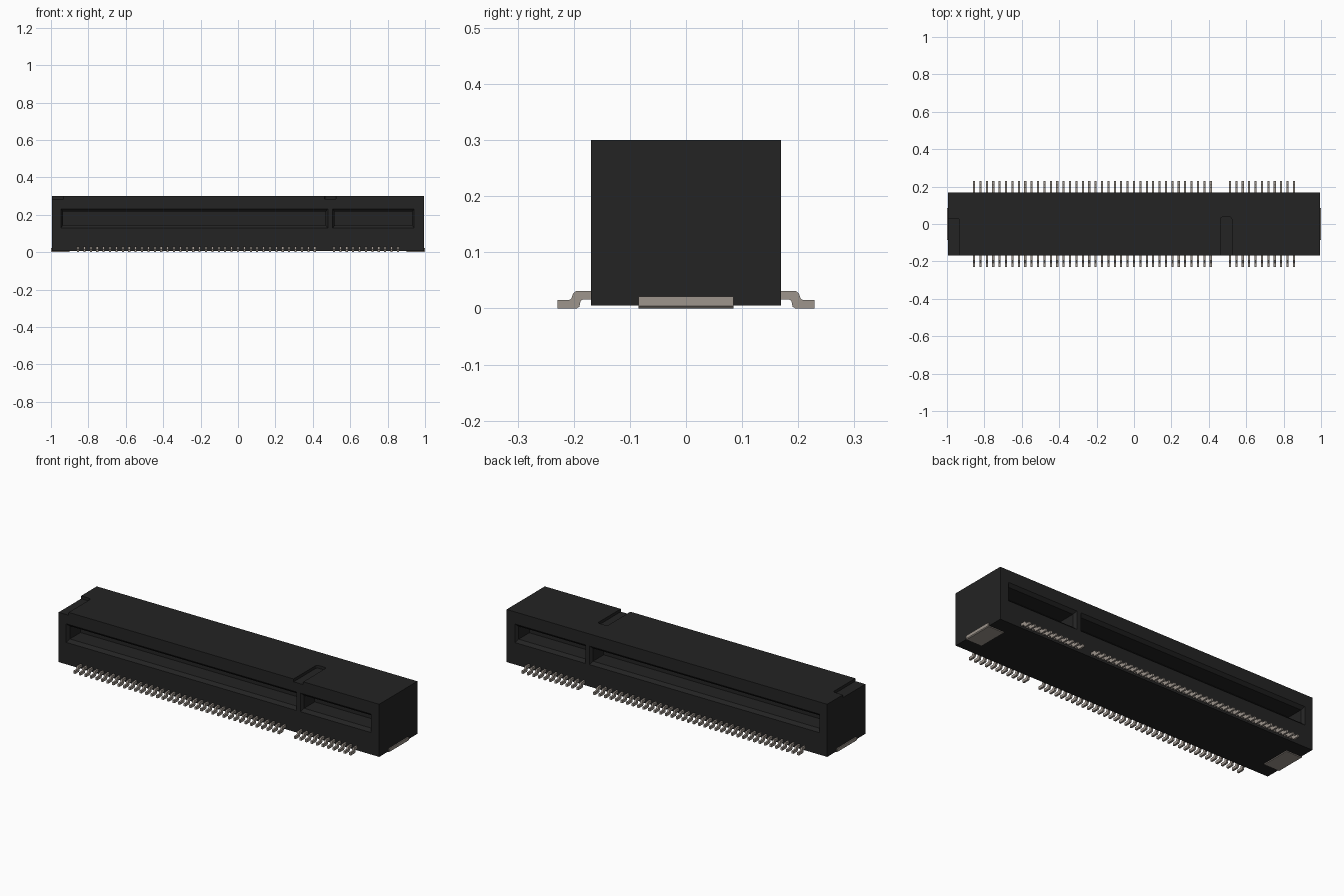
import bpy, bmesh, math

if "Cube" in bpy.data.objects:
    bpy.data.objects.remove(bpy.data.objects["Cube"], do_unlink=True)


def material(name, rgb, rough):
    m = bpy.data.materials.new(name)
    m.use_nodes = True
    m.diffuse_color = (*rgb, 1)
    node = m.node_tree.nodes["Principled BSDF"]
    node.inputs["Base Color"].default_value = (*rgb, 1)
    node.inputs["Roughness"].default_value = rough
    return m


black = material("black plastic", (0.017, 0.017, 0.017), 0.6)
metal = material("tinned metal", (0.34, 0.30, 0.265), 0.5)


def loft(name, loops, mat):
    """Join successive point loops with quads and cap both ends."""
    bm = bmesh.new()
    add_loft(bm, loops)
    return finish(name, bm, mat)


def add_loft(bm, loops):
    rings = [[bm.verts.new(p) for p in loop] for loop in loops]
    n = len(rings[0])
    for a, b in zip(rings, rings[1:]):
        for i in range(n):
            j = (i + 1) % n
            bm.faces.new((a[i], a[j], b[j], b[i]))
    bm.faces.new(rings[0][::-1])
    bm.faces.new(rings[-1])


def finish(name, bm, mat):
    bmesh.ops.recalc_face_normals(bm, faces=bm.faces)
    mesh = bpy.data.meshes.new(name)
    bm.to_mesh(mesh)
    bm.free()
    mesh.materials.append(mat)
    ob = bpy.data.objects.new(name, mesh)
    bpy.context.collection.objects.link(ob)
    return ob


def rect_xy(x0, x1, y0, y1, z):
    return [(x0, y0, z), (x1, y0, z), (x1, y1, z), (x0, y1, z)]


def rect_xz(x0, x1, z0, z1, y):
    return [(x0, y, z0), (x1, y, z0), (x1, y, z1), (x0, y, z1)]


HALF_X, HALF_Y, TOP, BASE = 0.994, 0.169, 0.30, 0.005
housing = loft("housing", [rect_xy(-HALF_X, HALF_X, -HALF_Y, HALF_Y, z) for z in (BASE, TOP)], black)
cutters = []

# Card slots with bevelled mouths, front and back
for side in (-1, 1):
    for x0, x1 in ((-0.947, 0.48), (0.506, 0.942)):
        rings = []
        for depth, inset in ((-0.02, 0), (0, 0), (0.016, 0.016), (0.11, 0.016)):
            rings.append(rect_xz(x0 + inset * 0.7, x1 - inset * 0.7,
                                 0.128 + inset, 0.232 - inset, side * (HALF_Y - depth)))
        cutters.append(loft("slot_cutter", rings, black))


# Shallow keying grooves in the top, with rounded inner corners
def groove(x0, x1, y_end, r=0.012):
    pts = [(x0, -0.2), (x1, -0.2)]
    for cx, start in ((x1 - r, 0), (x0 + r, 90)):
        for k in range(5):
            a = math.radians(start + k * 22.5)
            pts.append((cx + r * math.cos(a), y_end - r + r * math.sin(a)))
    cutters.append(loft("groove_cutter", [[(x, y, z) for x, y in pts] for z in (0.284, 0.33)], black))


groove(0.463, 0.523, 0.037)
groove(-1.05, -0.932, 0.03)

for c in cutters:
    mod = housing.modifiers.new("cut", "BOOLEAN")
    mod.operation, mod.solver, mod.object = "DIFFERENCE", "EXACT", c
    c.hide_render = True

# Bake the cuts and discard the helpers
bpy.context.view_layer.update()
dg = bpy.context.evaluated_depsgraph_get()
cut_mesh = bpy.data.meshes.new_from_object(housing.evaluated_get(dg))
housing.modifiers.clear()
housing.data = cut_mesh
cut_mesh.name = "housing"
for c in cutters:
    bpy.data.objects.remove(c, do_unlink=True)

# Two rows of gull-wing pins, with a two-place gap at the key
PIN = [(0.160, 0.031), (0.196, 0.031), (0.201, 0.027), (0.204, 0.018), (0.208, 0.015),
       (0.229, 0.015), (0.229, 0), (0.195, 0), (0.190, 0.003), (0.188, 0.013),
       (0.184, 0.016), (0.160, 0.016)]
PITCH, WIDTH = 0.0342, 0.011
for name, side in (("front_pins", -1), ("back_pins", 1)):
    bm = bmesh.new()
    for i in range(51):
        if i in (38, 39):
            continue
        x = (i - 25) * PITCH
        add_loft(bm, [[(x + dx, side * y, z) for y, z in PIN] for dx in (-WIDTH / 2, WIDTH / 2)])
    finish(name, bm, metal)

# Solder tabs: flat foot under each end with a short upturned lip
TAB = [(0.90, 0), (0.996, 0), (1.0, 0.004), (1.0, 0.021), (0.992, 0.021), (0.992, 0.008), (0.90, 0.008)]
for name, side in (("right_solder_tab", -1), ("left_solder_tab", 1)):
    loft(name, [[(side * x, y, z) for x, z in TAB] for y in (-0.085, 0.085)], metal)
